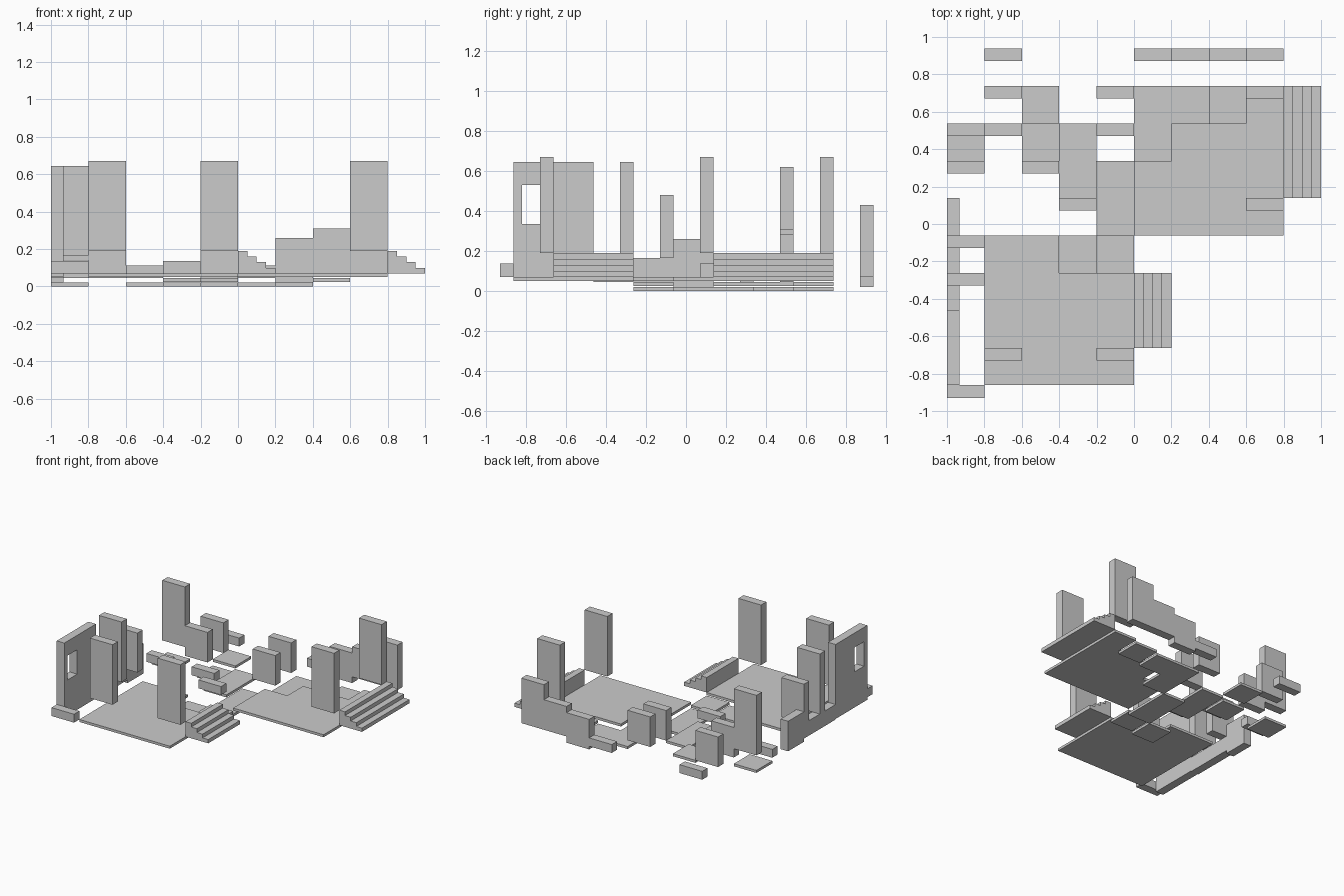
import bpy, bmesh

if "Cube" in bpy.data.objects:
    bpy.data.objects.remove(bpy.data.objects["Cube"])

G = 0.2            # tile module
T = 0.067          # wall thickness
L0, L1, L2 = 0.02, 0.045, 0.07   # top heights of the three floor layers


def box(name, x0, x1, y0, y1, z0, z1):
    bm = bmesh.new()
    bmesh.ops.create_cube(bm, size=1)
    for v in bm.verts:
        v.co.x = x0 if v.co.x < 0 else x1
        v.co.y = y0 if v.co.y < 0 else y1
        v.co.z = z0 if v.co.z < 0 else z1
    me = bpy.data.meshes.new(name)
    bm.to_mesh(me)
    bm.free()
    ob = bpy.data.objects.new(name, me)
    bpy.context.collection.objects.link(ob)
    return ob


def prism(name, pts, axis_vec, to3d):
    bm = bmesh.new()
    f = bm.faces.new([bm.verts.new(to3d(p)) for p in pts])
    r = bmesh.ops.extrude_face_region(bm, geom=[f])
    vs = [g for g in r["geom"] if isinstance(g, bmesh.types.BMVert)]
    bmesh.ops.translate(bm, verts=vs, vec=axis_vec)
    bmesh.ops.recalc_face_normals(bm, faces=bm.faces)
    me = bpy.data.meshes.new(name)
    bm.to_mesh(me)
    bm.free()
    ob = bpy.data.objects.new(name, me)
    bpy.context.collection.objects.link(ob)


def slab(name, x0, x1, y0, y1, top):
    box(name, x0, x1, y0, y1, top - 0.02, top)


def wall(name, x, y, z, h):
    # one module wide, running along x, back face on the grid line y
    box(name, x, x + G, y - T, y, z, z + h)


def stairs(name, x, y0, y1, z):
    # four steps descending towards +x
    pts = [(x, z)]
    for i in range(4):
        h = z + 0.12 - 0.03 * i
        pts += [(x + 0.05 * i, h), (x + 0.05 * (i + 1), h)]
    pts.append((x + G, z))
    prism(name, pts, (0, y1 - y0, 0), lambda p: (p[0], y0, p[1]))


# Left platform floor, with two sunken tiles in its back right corner
slab("left_floor", -0.8, 0, -0.862, -0.262, L2)
slab("left_floor_back", -0.8, -0.4, -0.262, -0.062, L2)
slab("sunken_tile", -0.4, -0.2, -0.262, -0.062, L0)
slab("sunken_tile", -0.2, 0, -0.262, -0.062, L1)

# Right platform floor with sunken back tiles
slab("right_floor", 0, 0.8, -0.062, 0.338, L2)
slab("right_floor_mid", 0.2, 0.8, 0.338, 0.538, L2)
slab("right_floor_corner", 0.6, 0.8, 0.538, 0.738, L2)
slab("sunken_tile", 0, 0.2, 0.338, 0.738, L0)
slab("sunken_tile", 0.2, 0.4, 0.538, 0.738, L0)
slab("sunken_tile", 0.4, 0.6, 0.538, 0.738, L1)

# Loose tiles behind
slab("loose_tile", -0.2, 0, -0.062, 0.338, L0)
slab("loose_tile", -0.4, -0.2, 0.138, 0.538, L1)
slab("loose_tile", -0.6, -0.4, 0.338, 0.538, L0)
slab("loose_tile", -0.6, -0.4, 0.538, 0.738, L2)
slab("loose_tile", -1, -0.8, 0.338, 0.538, L0)

# Stairs
stairs("left_stairs", 0, -0.662, -0.262, L2)
stairs("right_stairs", 0.8, 0.138, 0.738, L2)

# Tall raised wall panels
for x, y, z in [(-0.8, -0.662, 0.19), (-0.2, -0.662, 0.19), (0.6, 0.138, 0.19),
                (0.6, 0.738, 0.19), (-1, -0.262, 0.165), (-1, 0.538, 0.14)]:
    wall("tall_panel", x, y, z, 0.48)
wall("broken_panel", -1, -0.062, 0.165, 0.315)

# Half-height walls
for x, y, z in [(-0.8, 0.538, L2), (-0.8, 0.738, L2), (-0.2, 0.538, L1), (-0.2, 0.738, L2)]:
    wall("half_wall", x, y, z, 0.24)

# Low kerb walls
for x, y, z in [(-1, -0.862, L2), (-1, 0.338, L1), (-0.6, 0.338, L1),
                (-0.4, 0.138, L2), (-0.8, 0.938, L1)]:
    wall("kerb", x, y, z, T)

# Stepped back wall
for x, z, h in [(0, L1, T), (0.2, L0, 0.24), (0.4, L2, 0.24), (0.6, L2, 0.36)]:
    wall("stepped_wall", x, 0.938, z, h)

# Left side wall: window section, low section, half section
X0, X1 = -1, -1 + T
Z, H = 0.05, 0.645
box("window_jamb_front", X0, X1, -0.862, -0.82, Z, H)
box("window_sill", X0, X1, -0.82, -0.70, Z, 0.335)
box("window_head", X0, X1, -0.82, -0.70, 0.53, H)
box("window_jamb_back", X0, X1, -0.70, -0.462, Z, H)
box("side_wall_low", X0, X1, -0.462, -0.062, L1, 0.165)
box("side_wall_half", X0, X1, -0.062, 0.138, L0, 0.26)
